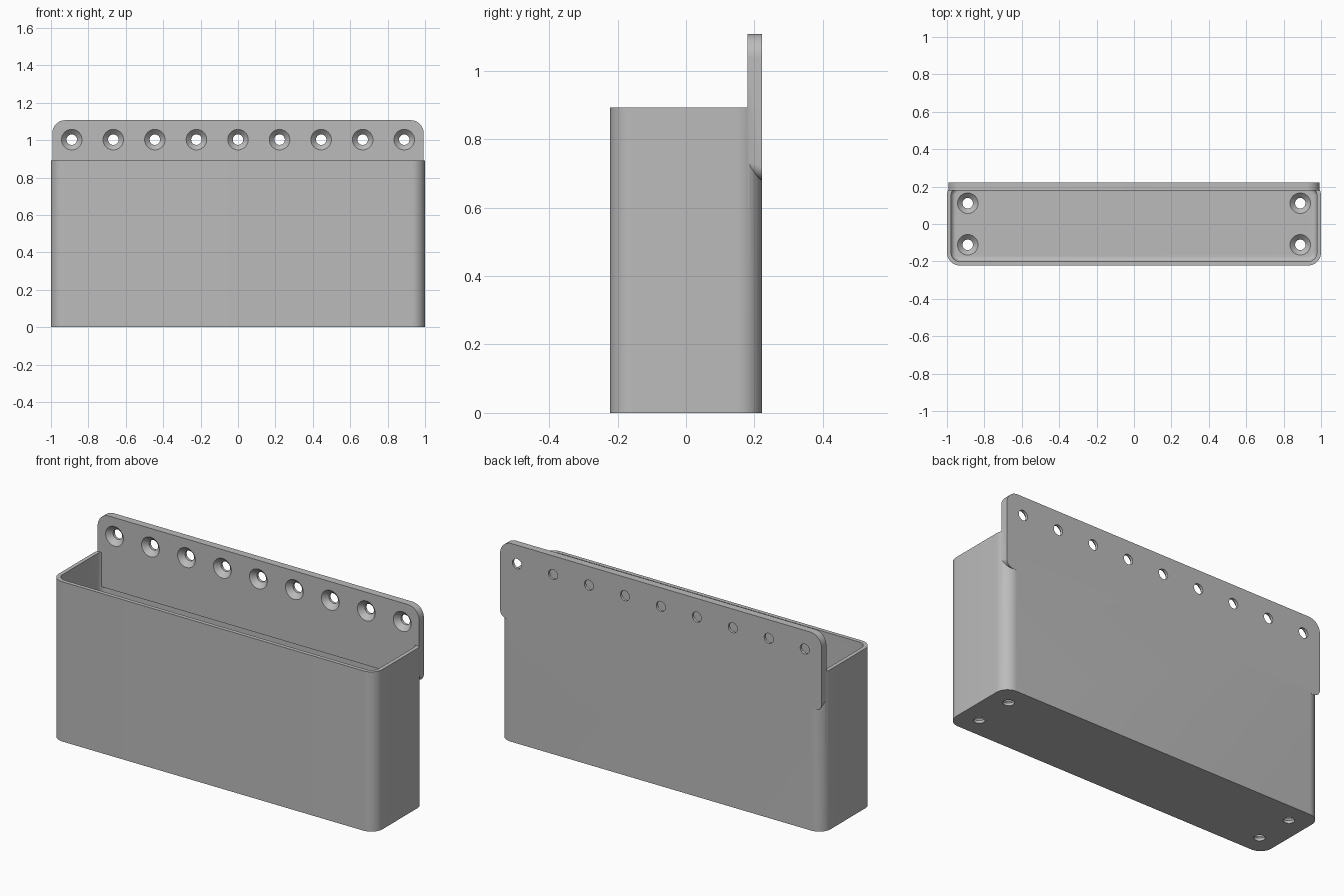
import bpy, bmesh
from math import sin, cos, pi, radians
from mathutils import Vector

if "Cube" in bpy.data.objects:
    bpy.data.objects.remove(bpy.data.objects["Cube"], do_unlink=True)

HEIGHT, HX, HY = 0.892, 1.0, 0.222      # outer size of the bin
WALL, FLOOR, CORNER = 0.022, 0.042, 0.07
PLATE_FRONT, PLATE_LOW, PLATE_TOP = 0.18, 0.68, 1.107

grey = bpy.data.materials.new("plain grey")
grey.use_nodes = True
grey.diffuse_color = (0.5, 0.5, 0.5, 1)
grey.node_tree.nodes["Principled BSDF"].inputs["Base Color"].default_value = (0.5, 0.5, 0.5, 1)


def rounded_rect(x, low, high, r_low, r_high, steps=12):
    """Outline of a rounded rectangle, spanning -x..x and low..high."""
    points = []
    for quarter, (sx, top) in enumerate([(1, True), (-1, True), (-1, False), (1, False)]):
        r = r_high if top else r_low
        cx, cy = sx * (x - r), (high - r if top else low + r)
        for i in range(steps + 1):
            a = (quarter + i / steps) * pi / 2
            points.append((cx + r * cos(a), cy + r * sin(a)))
    return points


def loft(bm, rings):
    """Join matching rings of points into a closed solid."""
    rows = [[bm.verts.new(p) for p in ring] for ring in rings]
    for a, b in zip(rows, rows[1:]):
        for i in range(len(a)):
            j = (i + 1) % len(a)
            bm.faces.new((a[i], a[j], b[j], b[i]))
    bm.faces.new(rows[0][::-1])
    bm.faces.new(rows[-1])


def finish(name, bm):
    bmesh.ops.recalc_face_normals(bm, faces=bm.faces)
    mesh = bpy.data.meshes.new(name)
    bm.to_mesh(mesh)
    bm.free()
    mesh.materials.append(grey)
    ob = bpy.data.objects.new(name, mesh)
    bpy.context.collection.objects.link(ob)
    return ob


def solid(name, rings):
    bm = bmesh.new()
    loft(bm, rings)
    return finish(name, bm)


def combine(target, other, operation):
    mod = target.modifiers.new(operation, "BOOLEAN")
    mod.operation, mod.object, mod.solver = operation, other, "EXACT"
    bpy.context.view_layer.objects.active = target
    bpy.ops.object.modifier_apply(modifier=mod.name)
    bpy.data.objects.remove(other, do_unlink=True)


# Outer body
outline = rounded_rect(HX, -HY, HY, CORNER, CORNER)
wall_bin = solid("wall_bin", [[(x, y, z) for x, y in outline] for z in (0, HEIGHT)])

# Cavity with a filleted floor
fillet, rings = 0.025, []
for i in range(7):
    a = i / 6 * pi / 2
    inset = fillet * (1 - sin(a))
    y, r = HY - WALL - inset, CORNER - WALL - inset
    z = FLOOR + fillet * (1 - cos(a))
    rings.append([(px, py, z) for px, py in rounded_rect(HX - WALL - inset, -y, y, r, r)])
rings.append([(x, y, HEIGHT + 0.1) for x, y, z in rings[-1]])
combine(wall_bin, solid("cavity_cutter", rings), "DIFFERENCE")

# Mounting plate, its underside sloping up towards the inside
plate = [[(x, y, z) for x, z in rounded_rect(HX - 0.007, low, PLATE_TOP, 0.04, CORNER)]
         for y, low in ((PLATE_FRONT, PLATE_LOW + 0.02), (HY, PLATE_LOW))]
combine(wall_bin, solid("mounting_plate", plate), "UNION")

# Countersunk screw holes: depth below the surface, radius
STEPS = [(-0.01, 0.055), (0, 0.055), (0.027, 0.028), (0.08, 0.028)]


def screw_hole(bm, centre, u, v, axis):
    rings = []
    for depth, r in STEPS:
        rings.append([centre + axis * depth + (u * cos(a) + v * sin(a)) * r
                      for a in (2 * pi * i / 32 for i in range(32))])
    loft(bm, rings)


X, Y, Z = Vector((1, 0, 0)), Vector((0, 1, 0)), Vector((0, 0, 1))
bm = bmesh.new()
PITCH = 2 / 9
for i in range(-4, 5):
    screw_hole(bm, Vector((i * PITCH, PLATE_FRONT, 1.003)), X, Z, Y)
for sx in (-4, 4):
    for sy in (-0.5, 0.5):
        screw_hole(bm, Vector((sx * PITCH, sy * PITCH, FLOOR)), X, Y, -Z)
combine(wall_bin, finish("screw_hole_cutter", bm), "DIFFERENCE")

# Smooth the curved corners, keep the edges crisp
bpy.ops.object.select_all(action="DESELECT")
wall_bin.select_set(True)
bpy.context.view_layer.objects.active = wall_bin
bpy.ops.object.shade_smooth_by_angle(angle=radians(30))
